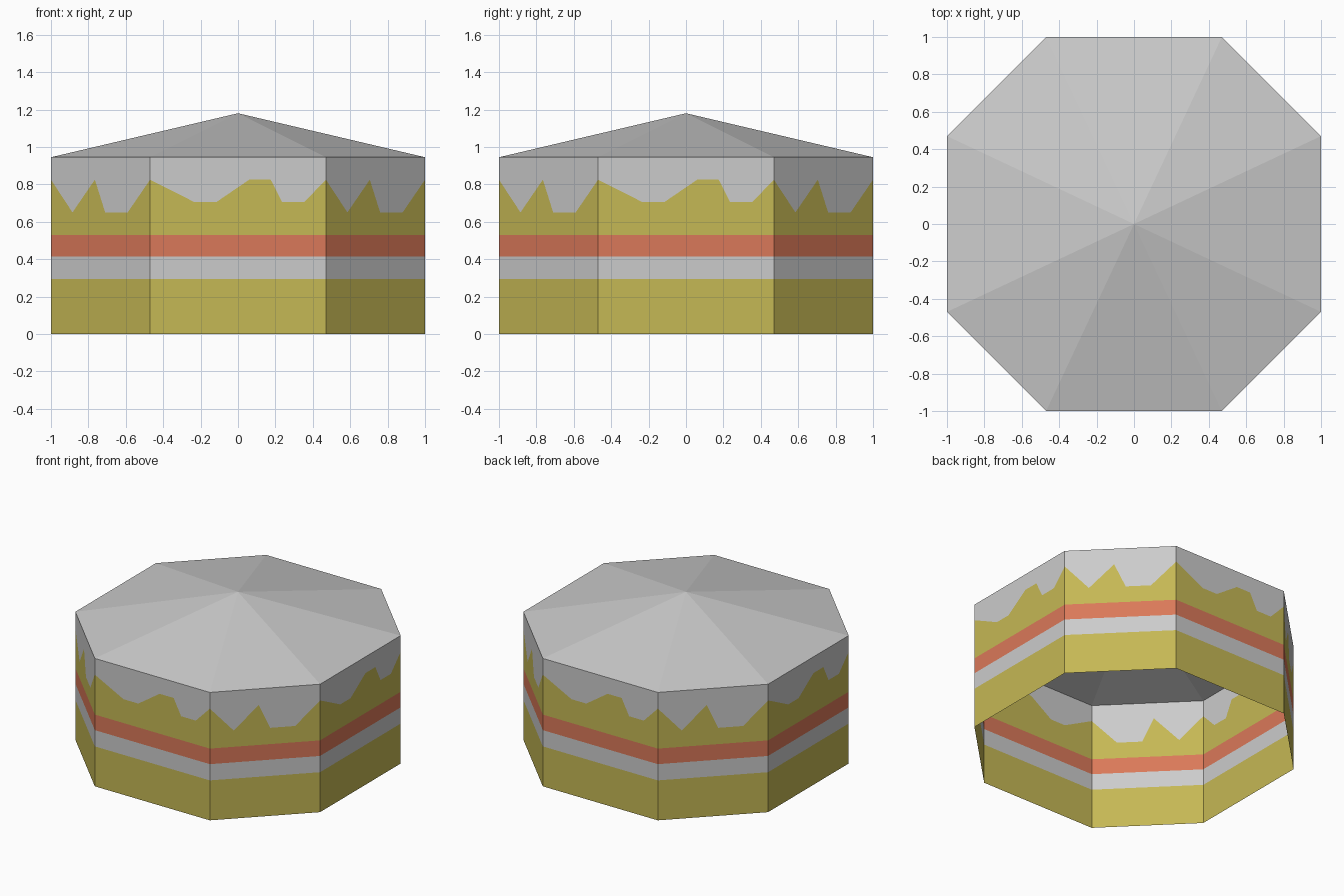
import bpy, bmesh, math

if "Cube" in bpy.data.objects:
    bpy.data.objects.remove(bpy.data.objects["Cube"])

A, B = 1.0, 0.47          # octagon half width and half side
RIM, TIP = 0.945, 1.18

# octagon corners, anticlockwise, starting at the front side
base = [(-B, -A), (B, -A)]
corners = []
for k in range(4):
    c, s = round(math.cos(k * math.pi / 2)), round(math.sin(k * math.pi / 2))
    corners += [(c * x - s * y, s * x + c * y) for x, y in base]

# drip outlines: (fraction along side, height)
HI, MID, LOW = 0.825, 0.706, 0.65
wide = [(0, HI), (.25, MID), (.378, MID), (.564, HI), (.686, HI), (.75, MID), (.878, MID), (1, HI)]
narrow = [(0, HI), (.217, LOW), (.443, HI), (.547, LOW), (.774, LOW), (1, HI)]


def material(name, color):
    m = bpy.data.materials.new(name)
    m.diffuse_color = (*color, 1)
    m.use_nodes = True
    m.node_tree.nodes["Principled BSDF"].inputs["Base Color"].default_value = m.diffuse_color
    return m


def finish(name, bm, mat=None):
    bmesh.ops.remove_doubles(bm, verts=bm.verts, dist=1e-4)
    me = bpy.data.meshes.new(name)
    bm.to_mesh(me)
    bm.free()
    ob = bpy.data.objects.new(name, me)
    bpy.context.collection.objects.link(ob)
    if mat:
        me.materials.append(mat)


def drip(side):
    return wide if side % 2 == 0 else narrow


def flat(z):
    return lambda side: [(t, z) for t, _ in ((0, z), (1, z))]


def wall(name, lower, upper, mat=None):
    """Octagonal band between two outlines; a straight one is resampled to the other."""
    bm = bmesh.new()
    for i in range(8):
        (x0, y0), (x1, y1) = corners[i], corners[(i + 1) % 8]
        lo, up = lower(i), upper(i)
        if len(lo) < len(up):
            lo = [(t, lo[0][1]) for t, _ in up]
        elif len(up) < len(lo):
            up = [(t, up[0][1]) for t, _ in lo]

        def pt(p):
            return bm.verts.new((x0 + (x1 - x0) * p[0], y0 + (y1 - y0) * p[0], p[1]))
        for j in range(len(lo) - 1):
            bm.faces.new([pt(lo[j]), pt(lo[j + 1]), pt(up[j + 1]), pt(up[j])])
    finish(name, bm, mat)


sponge = material("sponge", (0.56, 0.48, 0.09))
jam = material("jam", (0.70, 0.19, 0.10))

# layers from bottom to top
wall("lower_sponge", flat(0), flat(0.295), sponge)
wall("cream_layer", flat(0.295), flat(0.415))
wall("jam_layer", flat(0.415), flat(0.53), jam)
wall("upper_sponge", flat(0.53), drip, sponge)
wall("icing_drips", drip, flat(RIM))

# shallow pointed icing top
bm = bmesh.new()
for i in range(8):
    bm.faces.new([bm.verts.new(p) for p in
                  ((*corners[i], RIM), (*corners[(i + 1) % 8], RIM), (0, 0, TIP))])
finish("icing_top", bm)
